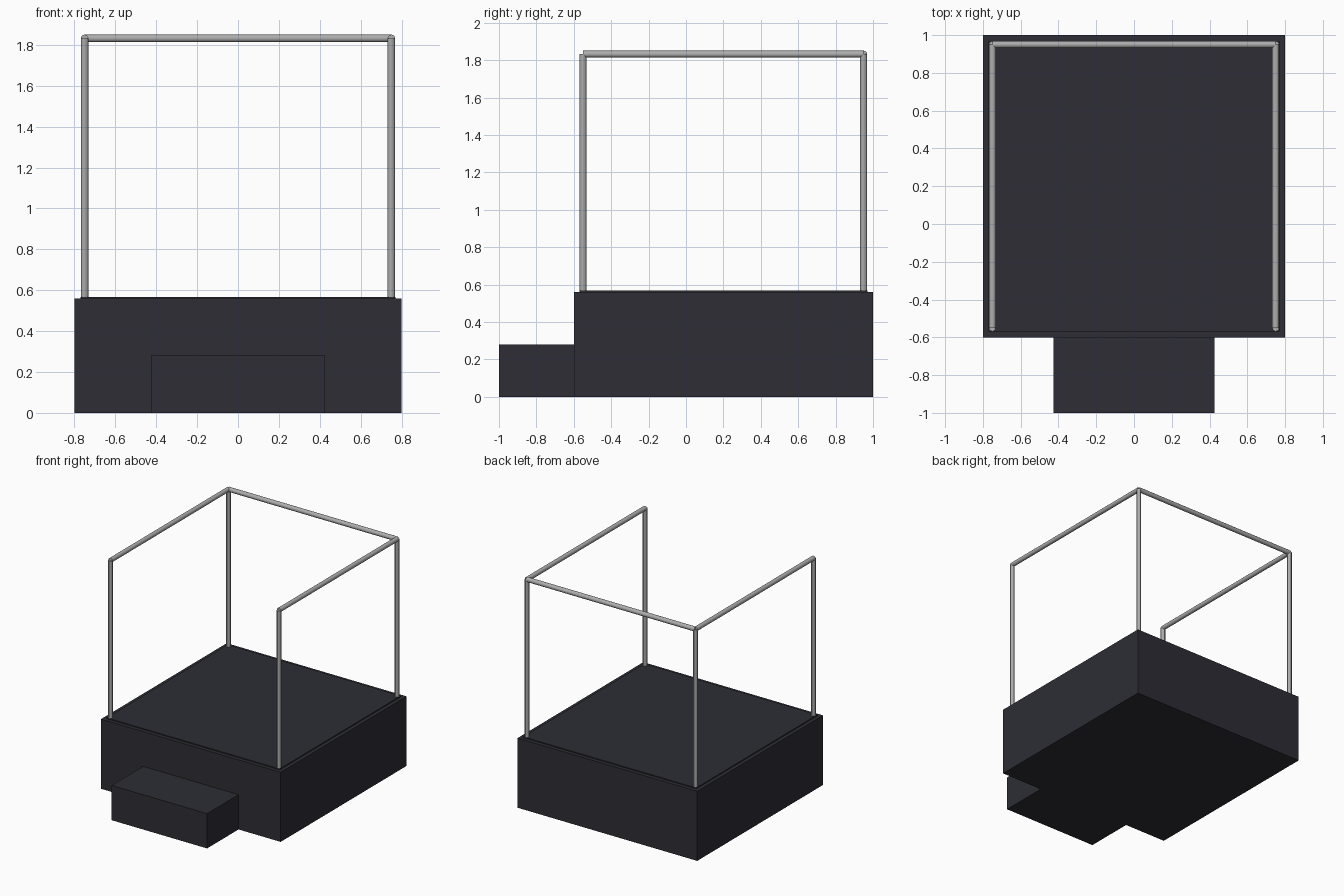
import bpy
from mathutils import Vector

if "Cube" in bpy.data.objects:
    bpy.data.objects.remove(bpy.data.objects["Cube"])


def material(name, rgb):
    m = bpy.data.materials.new(name)
    m.diffuse_color = (*rgb, 1)
    m.use_nodes = True
    m.node_tree.nodes["Principled BSDF"].inputs["Base Color"].default_value = m.diffuse_color
    return m


DARK = material("charcoal", (0.026, 0.026, 0.036))
STEEL = material("steel grey", (0.42, 0.42, 0.42))
RADIUS = 0.0185


def box(name, low, high):
    low, high = Vector(low), Vector(high)
    bpy.ops.mesh.primitive_cube_add(size=1, location=(low + high) / 2)
    ob = bpy.context.object
    ob.name = name
    ob.scale = high - low
    bpy.ops.object.transform_apply(location=False, rotation=False, scale=True)
    ob.data.materials.append(DARK)


def tube(name, start, end):
    start, end = Vector(start), Vector(end)
    axis = end - start
    bpy.ops.mesh.primitive_cylinder_add(
        vertices=12, radius=RADIUS, depth=axis.length, location=(start + end) / 2,
        rotation=axis.to_track_quat('Z', 'Y').to_euler())
    ob = bpy.context.object
    ob.name = name
    ob.data.materials.append(STEEL)
    bpy.ops.object.shade_smooth_by_angle()


# Platform, thin floor mat and entry step
box("platform", (-0.8, -0.6, 0), (0.8, 1.0, 0.56))
box("floor_mat", (-0.77, -0.57, 0.56), (0.77, 0.97, 0.568))
box("entry_step", (-0.425, -1.0, 0), (0.425, -0.6, 0.28))

# Open frame: four posts, two side rails and a back rail
X, FRONT, BACK, TOP = 0.75, -0.55, 0.95, 1.832
for side, x in (("left", -X), ("right", X)):
    tube(f"{side}_front_post", (x, FRONT, 0.56), (x, FRONT, TOP))
    tube(f"{side}_back_post", (x, BACK, 0.56), (x, BACK, TOP))
    tube(f"{side}_rail", (x, FRONT, TOP), (x, BACK, TOP))
tube("back_rail", (-X, BACK, TOP), (X, BACK, TOP))
